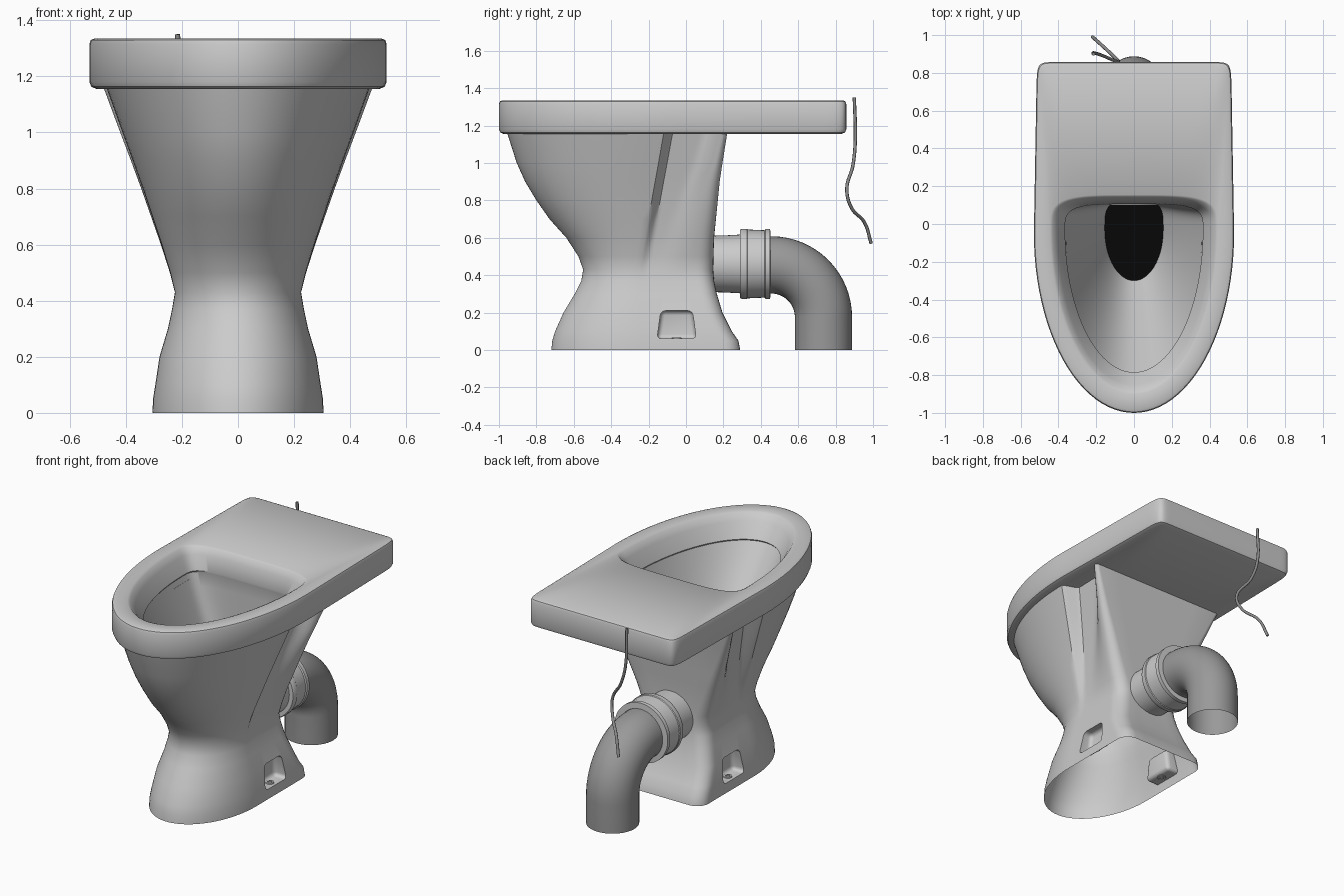
import bpy, bmesh, math
from mathutils import Vector, Matrix

cube = bpy.data.objects.get("Cube")
if cube:
    bpy.data.objects.remove(cube, do_unlink=True)


def material(name, value):
    m = bpy.data.materials.new(name)
    colour = (value, value, value, 1)
    m.use_nodes = True
    m.diffuse_color = colour
    node = m.node_tree.nodes["Principled BSDF"]
    node.inputs["Base Color"].default_value = colour
    node.inputs["Roughness"].default_value = 0.5
    return m


ceramic = material("ceramic_grey", 0.6)
plastic = material("pipe_grey", 0.32)
wire_grey = material("wire_grey", 0.25)
black = material("drain_black", 0.002)


def add_object(name, bm, mats):
    bmesh.ops.recalc_face_normals(bm, faces=bm.faces[:])
    mesh = bpy.data.meshes.new(name)
    bm.to_mesh(mesh)
    bm.free()
    obj = bpy.data.objects.new(name, mesh)
    bpy.context.scene.collection.objects.link(obj)
    for m in mats:
        mesh.materials.append(m)
    return obj


def smooth(obj, degrees=35):
    bpy.ops.object.select_all(action="DESELECT")
    obj.select_set(True)
    bpy.context.view_layer.objects.active = obj
    bpy.ops.object.shade_smooth_by_angle(angle=math.radians(degrees))


def loft(rings):
    """Skin closed rings of equal point count; returns the mesh and its vertex rings."""
    bm = bmesh.new()
    rows = [[bm.verts.new(p) for p in ring] for ring in rings]
    n = len(rows[0])
    for a, b in zip(rows, rows[1:]):
        for i in range(n):
            j = (i + 1) % n
            bm.faces.new((a[i], a[j], b[j], b[i]))
    return bm, rows


def egg(hw, front, back, z, mid=-0.03, power=4, count=96):
    """Elliptical front, squared back."""
    ring = []
    for i in range(count):
        t = 2 * math.pi * i / count
        c, s = math.cos(t), math.sin(t)
        e = 2 / power if s > 0 else 1
        x = math.copysign(abs(c) ** e, c) * hw
        y = mid + abs(s) ** e * ((back if s > 0 else front) - mid) * (1 if abs(s) > 1e-6 else 0)
        ring.append((x * (1 - 0.035 * max(0, y)), y, z))
    return ring


# Seat slab, opening and basin in one skin
def slab(inset, z):
    return egg(0.53 - inset, -1 + inset, 0.857 - inset, z, mid=-0.05, power=30)


rings = [egg(0.36, -0.85, 0.15, 1.155)]
rings += [slab(i, z) for i, z in ((0.025, 1.155), (0.007, 1.163), (0, 1.18),
                                  (0, 1.315), (0.005, 1.329), (0.018, 1.335))]
rings += [egg(*r) for r in ((0.445, -0.9, 0.155, 1.335), (0.43, -0.885, 0.145, 1.328),
                            (0.405, -0.85, 0.125, 1.29), (0.365, -0.785, 0.105, 1.2))]
for k in range(9):
    f = k / 8
    rings.append(egg(0.372 - 0.217 * f, -0.795 + 0.495 * f, 0.108 + 0.012 * f, 1.19 - 0.69 * f))
bm, rows = loft(rings)
drain = bm.faces.new(rows[-1])
drain.material_index = 1
smooth(add_object("seat_rim_and_basin", bm, (ceramic, black)))


# Pedestal: z, front y, back y, half width
levels = [(0, -0.72, 0.29, 0.305), (0.05, -0.715, 0.28, 0.303), (0.1, -0.7, 0.245, 0.295),
          (0.2, -0.655, 0.195, 0.28), (0.3, -0.595, 0.165, 0.25), (0.37, -0.56, 0.15, 0.235),
          (0.43, -0.55, 0.145, 0.225), (0.5, -0.575, 0.147, 0.243), (0.6, -0.64, 0.15, 0.275),
          (0.7, -0.73, 0.16, 0.31), (0.8, -0.8, 0.17, 0.345), (0.9, -0.86, 0.18, 0.382),
          (1.0, -0.905, 0.195, 0.42), (1.156, -0.955, 0.22, 0.478)]


def ease(v):
    v = max(0, min(1, v))
    return v * v * (3 - 2 * v)


def pedestal_ring(z, front, back, hw):
    k = max(0, min(1, (z - 0.43) / 0.72))
    mid = -0.25 + 0.13 * k                     # crease behind the bowl
    depth = 0.1 * k ** 0.8                     # side recess
    ramp = 0.15 + 0.6 * k                      # start of the diagonal flange
    r = 0.08 - 0.06 * k                        # back corner radius
    bowl = hw - 0.01 * k
    half = []
    for i in range(24):
        t = math.pi / 2 * i / 24
        half.append((bowl * math.sin(t), mid - (mid - front) * math.cos(t)))
    for i in range(21):
        u = i / 20
        notch = ease(u / 0.15) * (1 - ease((u - ramp) / (1 - ramp)))
        half.append((bowl + (hw - bowl) * u - depth * notch, mid + (back - r - mid) * u))
    for i in range(1, 7):
        t = math.pi / 2 * i / 6
        half.append((hw - r + r * math.cos(t), back - r + r * math.sin(t)))
    half += [((hw - r) * f, back) for f in (0.66, 0.33, 0)]
    ring = half + [(-x, y) for x, y in half[-2:0:-1]]
    return [(x, y, z) for x, y in ring]


bm, rows = loft([pedestal_ring(*lv) for lv in levels])
bm.faces.new(rows[0])
bm.faces.new(rows[-1])
pedestal = add_object("pedestal", bm, (ceramic,))

# Bolt niches cut into both sides of the foot
bm = bmesh.new()
for side in (-1, 1):
    box = bmesh.ops.create_cube(bm, size=1, matrix=Matrix.LocRotScale(
        Vector((side * 0.32, -0.05, 0.135)), None, Vector((0.2, 0.21, 0.15))))
    for v in box["verts"]:
        if v.co.z > 0.135:
            v.co.y = -0.05 + (v.co.y + 0.05) * 0.8
edges = [e for e in bm.edges if abs(e.verts[0].co.x - e.verts[1].co.x) > 0.1
         or max(abs(v.co.x) for v in e.verts) < 0.3]
bmesh.ops.bevel(bm, geom=edges, offset=0.025, segments=4, profile=0.5, affect="EDGES")
cutter = add_object("niche_cutter", bm, (ceramic,))
cutter.hide_render = True
cut = pedestal.modifiers.new("niches", "BOOLEAN")
cut.operation = "DIFFERENCE"
cut.solver = "EXACT"
cut.object = cutter
bpy.context.view_layer.update()
carved = bpy.data.meshes.new_from_object(pedestal.evaluated_get(bpy.context.evaluated_depsgraph_get()))
pedestal.modifiers.clear()
pedestal.data = carved
bpy.data.objects.remove(cutter, do_unlink=True)

# Leave the pedestal hollow at the foot and under the basin
bm = bmesh.new()
bm.from_mesh(carved)
caps = [f for f in bm.faces if all(v.co.z < 0.001 for v in f.verts)
        or all(v.co.z > 1.15 for v in f.verts)]
bmesh.ops.delete(bm, geom=caps, context="FACES")
bm.to_mesh(carved)
bm.free()
smooth(pedestal)

# Bolt sleeves on the niche floors
for side, label in ((1, "left"), (-1, "right")):
    bm = bmesh.new()
    profile = ((0.014, 0.058), (0.014, 0.066), (0.024, 0.066), (0.026, 0.058))
    bm2, _ = loft([[(side * 0.258 + r * math.cos(a * math.pi / 8),
                     -0.05 + r * math.sin(a * math.pi / 8), z) for a in range(16)]
                   for r, z in profile])
    bm.free()
    smooth(add_object(label + "_bolt_sleeve", bm2, (ceramic,)))


# Outlet stub and collar turned around the y axis
def turned(name, profile, mat):
    bm, _ = loft([[(r * math.cos(a * math.pi / 24), y, 0.46 + r * math.sin(a * math.pi / 24))
                   for a in range(48)] for y, r in profile])
    smooth(add_object(name, bm, (mat,)))


turned("outlet_stub", ((0.1, 0.15), (0.2, 0.152), (0.31, 0.158)), ceramic)
turned("outlet_collar", ((0.29, 0.15), (0.29, 0.183), (0.3, 0.188), (0.325, 0.188),
                         (0.33, 0.184), (0.42, 0.18), (0.425, 0.187), (0.45, 0.187),
                         (0.452, 0.15)), ceramic)

# Elbow pipe, open at the floor
path = [(0.38, 0.455)]
for i in range(17):
    t = math.pi / 2 * i / 16
    path.append((0.455 + 0.28 * math.sin(t), 0.175 + 0.28 * math.cos(t)))
path.append((0.735, 0))
rings = []
for i, (y, z) in enumerate(path):
    t = math.pi / 2 * max(0, min(1, (i - 1) / 16))
    out = Vector((0, math.sin(t), math.cos(t)))
    rings.append([Vector((0, y, z)) + 0.153 * (out * math.cos(a * math.pi / 20)
                  + Vector((math.sin(a * math.pi / 20), 0, 0))) for a in range(40)])
bm, _ = loft(rings)
smooth(add_object("elbow_pipe", bm, (plastic,)))

# Loose wire behind the seat
curve = bpy.data.curves.new("wire", "CURVE")
curve.dimensions = "3D"
curve.bevel_depth = 0.009
curve.bevel_resolution = 2
curve.use_fill_caps = True
points = ((-0.215, 0.9, 1.35), (-0.21, 0.905, 1.12), (-0.17, 0.893, 0.99),
          (-0.085, 0.86, 0.85), (-0.105, 0.885, 0.76), (-0.18, 0.955, 0.68), (-0.22, 0.99, 0.57))
spline = curve.splines.new("BEZIER")
spline.bezier_points.add(len(points) - 1)
for bp, co in zip(spline.bezier_points, points):
    bp.co = co
    bp.handle_left_type = bp.handle_right_type = "AUTO"
curve.materials.append(wire_grey)
bpy.context.scene.collection.objects.link(bpy.data.objects.new("wire", curve))
